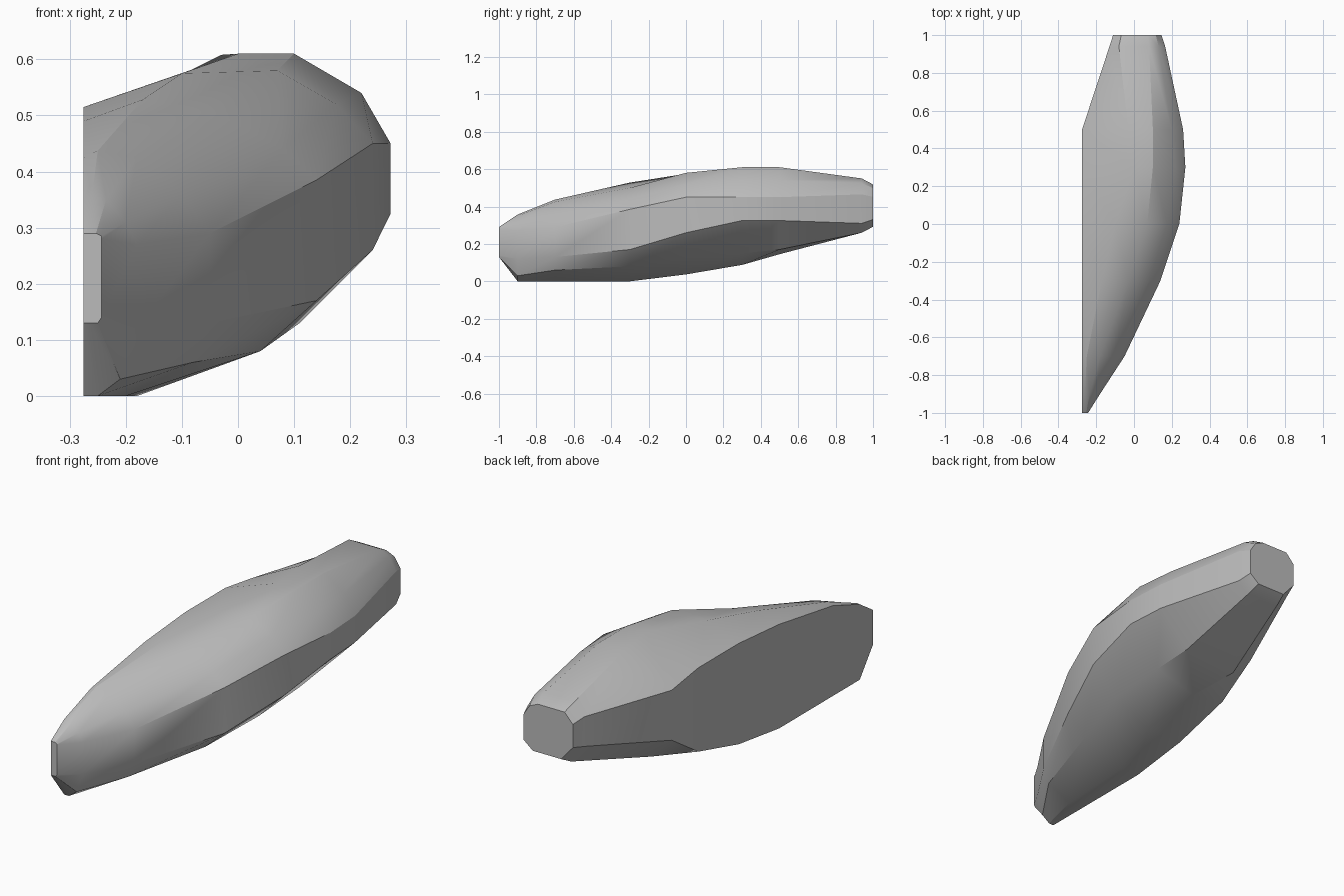
import bpy, bmesh

# Cross-sections along y: y, low and high z of the flat left side, then (x, z)
# points going round from underneath, up the right side and over the top
SECTIONS = [
    (-1.0, .13, .29, (-.265, .13), (-.25, .13), (-.243, .14), (-.243, .28), (-.243, .285), (-.253, .29), (-.265, .29)),
    (-.90, .00, .355, (-.25, 0), (-.21, .03), (-.18, .12), (-.18, .27), (-.20, .31), (-.235, .35), (-.26, .357)),
    (-.70, .00, .425, (-.20, 0), (-.08, .06), (-.05, .13), (-.05, .29), (-.10, .36), (-.18, .425), (-.25, .437)),
    (-.30, .00, .49, (-.18, 0), (.04, .08), (.14, .17), (.14, .385), (.08, .44), (-.03, .50), (-.17, .528)),
    (0.00, .04, .515, (-.08, .037), (.11, .13), (.24, .26), (.24, .45), (.175, .52), (.07, .58), (-.10, .575)),
    (0.30, .12, .515, (-.10, .088), (.11, .15), (.272, .325), (.272, .45), (.22, .54), (.10, .61), (0, .61)),
    (0.50, .25, .485, (-.17, .145), (.10, .17), (.26, .325), (.26, .45), (.20, .54), (.10, .61), (-.03, .608)),
    (0.94, .35, .49, (-.06, .26), (.11, .26), (.165, .31), (.165, .465), (.13, .525), (.08, .55), (-.08, .55)),
]


def ring_points(section):
    y, low, high, *rest = section
    left = -.275 + max(0, y - .5) * .33      # flat side, angled in at the back
    return [(x, y, z) for x, z in [(left, low), *rest, (left, high)]]


rings = [ring_points(s) for s in SECTIONS]
# Back end: last section drawn in to leave a chamfered rim
rings.append([(.016 + (x - .016) * .87, 1.0, .404 + (z - .404) * .78) for x, _, z in rings[-1]])

# Loft the body
bm = bmesh.new()
loops = [[bm.verts.new(p) for p in ring] for ring in rings]
n = len(loops[0])
for a, b in zip(loops, loops[1:]):
    for i in range(n):
        j = (i + 1) % n
        bm.faces.new((a[i], a[j], b[j], b[i]))
bm.faces.new(loops[0])
bm.faces.new(loops[-1])
bmesh.ops.recalc_face_normals(bm, faces=bm.faces)

mesh = bpy.data.meshes.new("stone_body")
bm.to_mesh(mesh)
bm.free()
body = bpy.data.objects.new("stone_body", mesh)
bpy.context.collection.objects.link(body)

grey = bpy.data.materials.new("plain grey")
grey.diffuse_color = (.5, .5, .5, 1)
mesh.materials.append(grey)

# Soft facets, with the flat side and back end kept crisp
bpy.context.view_layer.objects.active = body
body.select_set(True)
bpy.ops.object.shade_smooth_by_angle(angle=.5)
